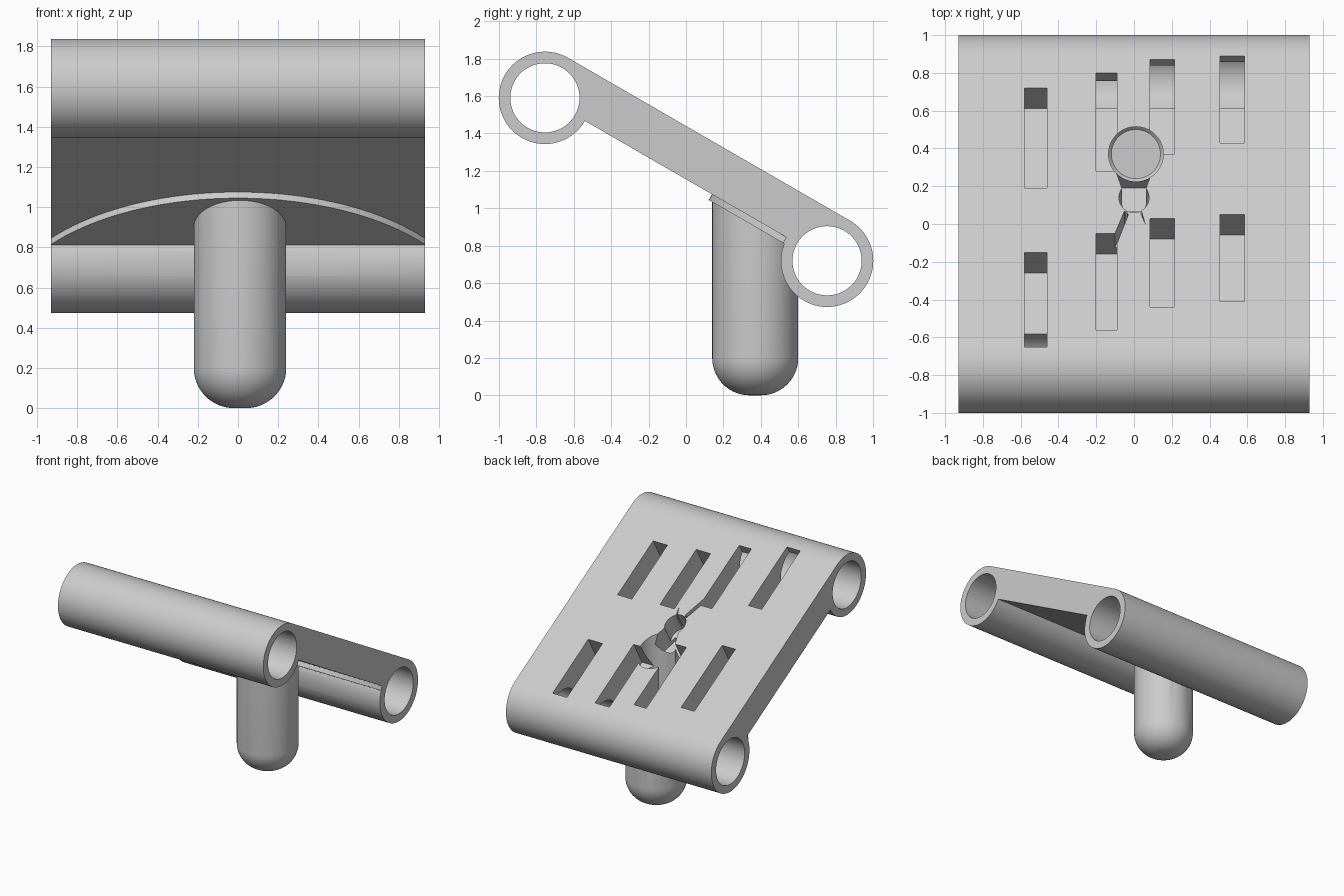
import bpy, bmesh
from math import sin, cos, tan, pi, radians
from mathutils import Matrix

cube = bpy.data.objects.get("Cube")
if cube:
    bpy.data.objects.remove(cube)

TILT = radians(30)
HALF = 0.93        # half width
SPAN = 0.871       # tube distance from the middle, along the slab
OUTER, BORE = 0.247, 0.185
MID = 1.155        # height of the slab's middle
PEG_X, PEG_Y, PEG_R, HOLE_R = 0.01, 0.37, 0.23, 0.145
FLOOR = 0.03       # pocket floor above the slab's underside
SLAB = Matrix.Translation((0, 0, MID)) @ Matrix.Rotation(-TILT, 4, 'X')

grey = bpy.data.materials.new("light_grey")
grey.use_nodes = True
grey.diffuse_color = (0.6, 0.6, 0.6, 1)
grey.node_tree.nodes["Principled BSDF"].inputs["Base Color"].default_value = (0.6, 0.6, 0.6, 1)


def make(name, bm, matrix=None):
    if matrix:
        bm.transform(matrix)
    bmesh.ops.recalc_face_normals(bm, faces=bm.faces)
    mesh = bpy.data.meshes.new(name)
    bm.to_mesh(mesh)
    bm.free()
    mesh.materials.append(grey)
    ob = bpy.data.objects.new(name, mesh)
    bpy.context.collection.objects.link(ob)
    return ob


def prism(name, points, offset, matrix=SLAB):
    """Extrude a polygon of 3D points by an offset."""
    bm = bmesh.new()
    face = bm.faces.new([bm.verts.new(p) for p in points])
    out = bmesh.ops.extrude_face_region(bm, geom=[face])
    bmesh.ops.translate(bm, vec=offset,
                        verts=[v for v in out["geom"] if isinstance(v, bmesh.types.BMVert)])
    return make(name, bm, matrix)


def arc(cx, cy, r, start, end, steps):
    angles = [radians(start + (end - start) * i / steps) for i in range(steps + 1)]
    return [(cx + r * cos(a), cy + r * sin(a)) for a in angles]


def along(y):
    """Distance along the slab of a point on its top face."""
    return (y - OUTER * sin(TILT)) / cos(TILT)


def pocket(points, floor=FLOOR):
    """Cutter sunk into the slab's top face from an outline in plan."""
    return prism("pocket_cutter", [(x, along(y), floor) for x, y in points], (0, 0, 0.5))


def cut(ob, cutters):
    for c in cutters:
        c.hide_render = True
        mod = ob.modifiers.new("cut", 'BOOLEAN')
        mod.operation, mod.solver, mod.object = 'DIFFERENCE', 'EXACT', c
    bpy.context.view_layer.update()
    graph = bpy.context.evaluated_depsgraph_get()
    mesh = bpy.data.meshes.new_from_object(ob.evaluated_get(graph))
    ob.modifiers.clear()
    ob.data = mesh


# Slab and its two tubes share one side profile
side = arc(-SPAN, 0, OUTER, 90, 360, 54) + arc(SPAN, 0, OUTER, 180, 450, 54)
body = prism("tilted_slab_with_tubes", [(-HALF, u, n) for u, n in side], (2 * HALF, 0, 0))

# Thin curved ledge under the slab
bow = [(HALF * i / 24, 1.33 - (1.17 ** 2 - (HALF * i / 24) ** 2) ** 0.5) for i in range(-24, 25)]
outline = bow + [(HALF, 0.66), (-HALF, 0.66)]
ledge = prism("curved_ledge", [(x, u, -0.035) for x, u in outline], (0, 0, 0.04))

# Hollow round-ended peg, its top sheared to meet the slab
TOP = 2.0
profile = [(0, 0)] + arc(0.03, 0.2, 0.2, -90, 0, 14)
profile += [(PEG_R, TOP), (HOLE_R, TOP), (HOLE_R, 0.1), (0.13, 0.085), (0, 0.085)]
bm = bmesh.new()
verts = [bm.verts.new((r, 0, z)) for r, z in profile]
edges = [bm.edges.new(pair) for pair in zip(verts, verts[1:])]
bmesh.ops.spin(bm, geom=verts + edges, axis=(0, 0, 1), cent=(0, 0, 0),
               angle=2 * pi, steps=64)
bmesh.ops.remove_doubles(bm, verts=bm.verts, dist=0.0005)
for v in bm.verts:
    v.co.x += PEG_X
    v.co.y += PEG_Y
    if v.co.z > 1.5:
        v.co.z = MID + 0.01 - v.co.y * tan(TILT)
peg = make("hollow_peg", bm)

# Tube bores and the upright hole into the peg
bores = [prism("bore_cutter", [(-1.1, u, n) for u, n in arc(s * SPAN, 0, BORE, 0, 354, 59)],
               (2.2, 0, 0)) for s in (-1, 1)]
hole = prism("hole_cutter", [(x, y, 0.3) for x, y in arc(PEG_X, PEG_Y, HOLE_R, 0, 354, 59)],
             (0, 0, 1.5), Matrix())

# Two rows of plain straight slots
slots = []
for x, width, upper, lower in ((-0.52, 0.12, (0.19, 0.72), (-0.65, -0.15)),
                               (-0.145, 0.11, (0.28, 0.8), (-0.56, -0.05)),
                               (0.15, 0.13, (0.37, 0.87), (-0.44, 0.03)),
                               (0.52, 0.13, (0.43, 0.89), (-0.41, 0.05))):
    for low, high in (upper, lower):
        a, b = x - width / 2, x + width / 2
        slots.append(pocket([(a, low), (b, low), (b, high), (a, high)]))

# Small round pocket and channels leading to the peg hole
channels = [
    pocket(arc(0, 0.14, 0.08, 0, 345, 23), 0.08),
    pocket([(-0.05, 0.15), (0.05, 0.15), (0.1, 0.29), (-0.1, 0.29)], 0.05),
    pocket([(-0.06, 0.0), (-0.03, 0.07), (0.03, 0.07), (0.06, 0.0), (0.03, 0.1), (-0.03, 0.1)], 0.1),
    pocket([(-0.13, -0.12), (-0.1, -0.13), (-0.03, 0.05), (-0.05, 0.07)], 0.1),
]

cut(body, bores + [hole] + slots + channels)
cut(ledge, [hole])
cut(peg, bores)
for c in bores + [hole] + slots + channels:
    bpy.data.objects.remove(c)

# Smooth the round surfaces, keep the edges sharp
bpy.ops.object.select_all(action='DESELECT')
for ob in (body, ledge, peg):
    ob.select_set(True)
bpy.context.view_layer.objects.active = body
bpy.ops.object.shade_smooth_by_angle(angle=radians(30))
